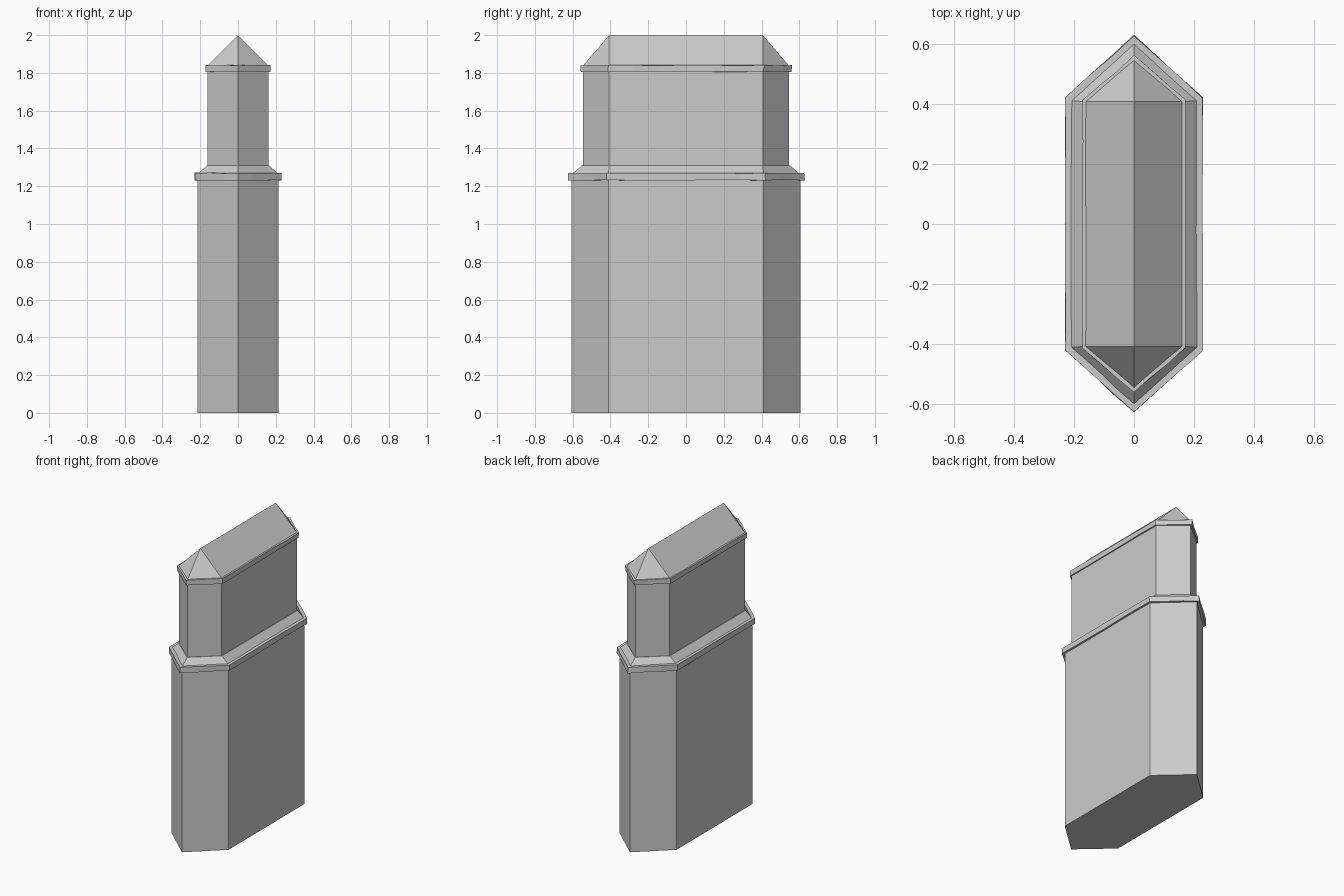
import bpy, bmesh, random
from mathutils import Vector

random.seed(4)
if "Cube" in bpy.data.objects:
    bpy.data.objects.remove(bpy.data.objects["Cube"], do_unlink=True)

stone = bpy.data.materials.new("grey_stone")
stone.use_nodes = True
colour = (0.6, 0.6, 0.6, 1)
stone.diffuse_color = colour
stone.node_tree.nodes["Principled BSDF"].inputs["Base Color"].default_value = colour


def hexagon(half_width, shoulder, tip, z):
    """Long six-sided outline, pointed at the front and back."""
    w, s = half_width, shoulder
    return [Vector(p) for p in ((0, -tip, z), (w, -s, z), (w, s, z),
                                (0, tip, z), (-w, s, z), (-w, -s, z))]


def finish(name, bm):
    bmesh.ops.recalc_face_normals(bm, faces=bm.faces)
    mesh = bpy.data.meshes.new(name)
    bm.to_mesh(mesh)
    bm.free()
    mesh.materials.append(stone)
    obj = bpy.data.objects.new(name, mesh)
    bpy.context.collection.objects.link(obj)
    return obj


def loft(name, outlines):
    """Join outlines of equal size into a closed solid."""
    bm = bmesh.new()
    rings = [[bm.verts.new(p) for p in ring] for ring in outlines]
    bm.faces.new(rings[0])
    bm.faces.new(rings[-1])
    for low, high in zip(rings, rings[1:]):
        for i in range(len(low)):
            j = (i + 1) % len(low)
            bm.faces.new((low[i], low[j], high[j], high[i]))
    return finish(name, bm)


def worn_ledge(name, size, bottom, top):
    """Thin overhanging course with slightly uneven edges."""
    corners = hexagon(*size, 0)
    points = []
    for i, a in enumerate(corners):
        b = corners[(i + 1) % 6]
        steps = 6 if i in (1, 4) else 3
        points += [a.lerp(b, k / steps) for k in range(steps)]
    outlines = []
    for z in (bottom, top):
        ring = []
        for p in points:
            q = p * (1 + random.uniform(-0.006, 0.004))
            q.z = z + random.uniform(-0.002, 0.002)
            ring.append(q)
        outlines.append(ring)
    return loft(name, outlines)


# Two stacked blocks
loft("lower_block", [hexagon(0.215, 0.41, 0.605, z) for z in (0, 1.25)])
loft("upper_block", [hexagon(0.162, 0.407, 0.545, z) for z in (1.25, 1.82)])

# Sloping shoulder between the blocks
loft("shoulder", [hexagon(0.21, 0.41, 0.6, 1.25),
                  hexagon(0.21, 0.41, 0.6, 1.268),
                  hexagon(0.165, 0.407, 0.55, 1.31)])

# Overhanging ledges
worn_ledge("lower_ledge", (0.229, 0.42, 0.628), 1.232, 1.27)
worn_ledge("upper_ledge", (0.171, 0.412, 0.56), 1.806, 1.84)

# Ridged roof with three-sided pointed ends
bm = bmesh.new()
eaves = [bm.verts.new(p) for p in hexagon(0.162, 0.407, 0.545, 1.838)]
front, back = [bm.verts.new((0, y, 2)) for y in (-0.407, 0.407)]
bm.faces.new(eaves)
for corners in ((eaves[0], eaves[1], front), (eaves[5], eaves[0], front),
                (eaves[2], eaves[3], back), (eaves[3], eaves[4], back),
                (eaves[1], eaves[2], back, front),
                (eaves[4], eaves[5], front, back)):
    bm.faces.new(corners)
finish("roof", bm)
